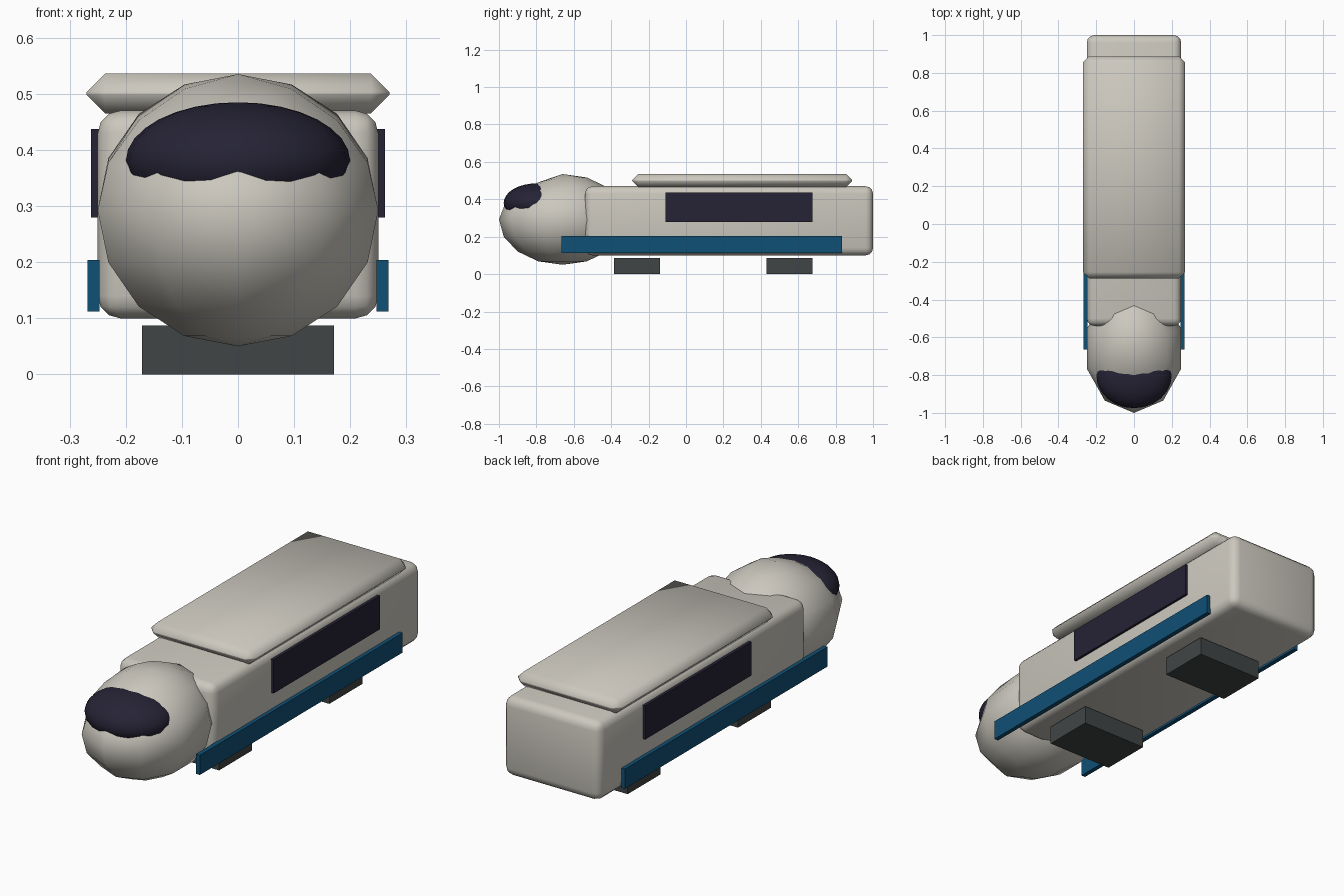
import bpy, bmesh, math
from mathutils import Matrix

if "Cube" in bpy.data.objects:
    bpy.data.objects.remove(bpy.data.objects["Cube"])


def material(name, rgb):
    m = bpy.data.materials.new(name)
    m.diffuse_color = (*rgb, 1)
    m.use_nodes = True
    m.node_tree.nodes["Principled BSDF"].inputs["Base Color"].default_value = m.diffuse_color
    return m


CREAM = material("cream_paint", (0.60, 0.575, 0.515))
GLASS = material("dark_glass", (0.019, 0.017, 0.036))
BLUE = material("blue_stripe", (0.005, 0.08, 0.18))
GREY = material("dark_grey", (0.053, 0.06, 0.06))


def finish(name, bm, mat, smooth=None):
    me = bpy.data.meshes.new(name)
    bmesh.ops.recalc_face_normals(bm, faces=bm.faces)
    bm.to_mesh(me)
    bm.free()
    me.materials.append(mat)
    ob = bpy.data.objects.new(name, me)
    bpy.context.collection.objects.link(ob)
    if smooth:
        bpy.ops.object.select_all(action='DESELECT')
        ob.select_set(True)
        bpy.context.view_layer.objects.active = ob
        bpy.ops.object.shade_smooth_by_angle(angle=math.radians(smooth))
    return ob


def box(name, x, y, z, mat, bevel=0, segments=1):
    """Box from (min, max) ranges, with optional rounded edges."""
    bm = bmesh.new()
    bmesh.ops.create_cube(bm, size=1)
    for v in bm.verts:
        v.co = [r[0] if c < 0 else r[1] for c, r in zip(v.co, (x, y, z))]
    if bevel:
        bmesh.ops.bevel(bm, geom=bm.edges[:], offset=bevel, segments=segments,
                        profile=0.5, affect='EDGES', clamp_overlap=True)
    return finish(name, bm, mat, 60 if bevel else None)


def ellipsoid(name, centre, radii, segs, rings, mat, slope=0):
    """Ellipsoid with a vertex line facing front; slope lowers its upper front."""
    bm = bmesh.new()
    bmesh.ops.create_uvsphere(bm, u_segments=segs, v_segments=rings, radius=1)
    # turn so that one meridian lies exactly on -y
    ring = min((v.co for v in bm.verts if abs(v.co.z) < 0.01), key=lambda c: c.y)
    turn = -math.pi / 2 - math.atan2(ring.y, ring.x)
    bm.transform(Matrix.Rotation(turn, 4, 'Z'))
    for v in bm.verts:
        if v.co.z > 0 and v.co.y < 0:
            v.co.z *= 1 + slope * v.co.y
        v.co = [c + r * k for c, r, k in zip(centre, radii, v.co)]
    return finish(name, bm, mat, 60)


# Body and raised roof
box("body", (-0.25, 0.25), (-0.54, 1.0), (0.10, 0.47), CREAM, 0.04, 3)
box("roof_panel", (-0.27, 0.27), (-0.288, 0.888), (0.465, 0.536), CREAM, 0.033)

# Faceted nose with a sloped brow, and the windscreen bulging out of it
ellipsoid("nose", (0, -0.66, 0.2925), (0.263, 0.34, 0.2425), 10, 8, CREAM, 0.3)
ellipsoid("windscreen", (0, -0.80, 0.38), (0.20, 0.175, 0.105), 24, 16, GLASS)

# Side windows and stripes
for side, s in (("left", -1), ("right", 1)):
    box(side + "_window", sorted((s * 0.24, s * 0.262)), (-0.11, 0.675), (0.28, 0.437), GLASS)
    box(side + "_stripe", sorted((s * 0.247, s * 0.268)), (-0.665, 0.835), (0.112, 0.204), BLUE)

# Undercarriage blocks
for end, y in (("front", -0.262), ("rear", 0.553)):
    box(end + "_bogie", (-0.171, 0.171), (y - 0.122, y + 0.122), (0, 0.087), GREY)
